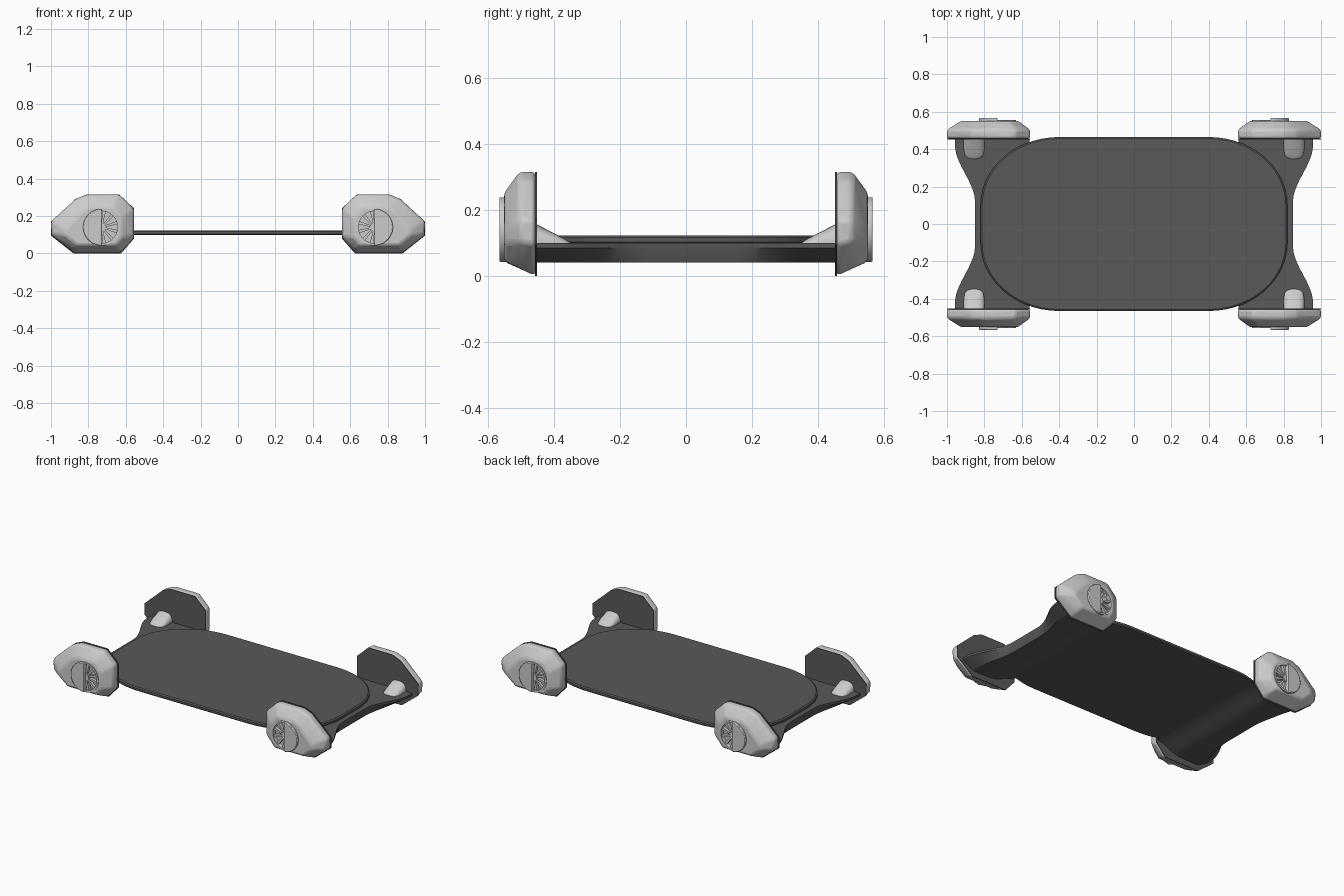
import bpy, bmesh, math
from mathutils import Vector

if "Cube" in bpy.data.objects:
    bpy.data.objects.remove(bpy.data.objects["Cube"])

dark = bpy.data.materials.new("dark_grey")
dark.diffuse_color = (0.1, 0.1, 0.1, 1)
dark.use_nodes = True
dark.node_tree.nodes["Principled BSDF"].inputs["Base Color"].default_value = dark.diffuse_color

def finish(ob, mat=None, mirror=None, bevel=0, segs=2, angle=30, cutter=None):
    """Shade, then add bevel, recess cut and mirror about the world origin."""
    if mat:
        ob.data.materials.append(mat)
    bpy.ops.object.select_all(action='DESELECT')
    bpy.context.view_layer.objects.active = ob
    ob.select_set(True)
    bpy.ops.object.shade_smooth_by_angle(angle=math.radians(angle))
    if bevel:
        b = ob.modifiers.new("bevel", 'BEVEL')
        b.width, b.segments, b.limit_method = bevel, segs, 'ANGLE'
        b.angle_limit = math.radians(20)
    if cutter:
        c = ob.modifiers.new("cut", 'BOOLEAN')
        c.operation, c.object, c.solver = 'DIFFERENCE', cutter, 'EXACT'
    if mirror:
        m = ob.modifiers.new("mirror", 'MIRROR')
        m.use_axis = mirror
    return ob

def loft(name, rings):
    """Closed rings of equal length bridged into a capped solid."""
    bm = bmesh.new()
    vs = [[bm.verts.new(p) for p in r] for r in rings]
    n = len(vs[0])
    for a, b in zip(vs, vs[1:]):
        for i in range(n):
            j = (i + 1) % n
            bm.faces.new((a[i], a[j], b[j], b[i]))
    bm.faces.new(vs[0])
    bm.faces.new(vs[-1])
    bmesh.ops.recalc_face_normals(bm, faces=bm.faces)
    me = bpy.data.meshes.new(name)
    bm.to_mesh(me)
    bm.free()
    ob = bpy.data.objects.new(name, me)
    bpy.context.collection.objects.link(ob)
    return ob

def slab(name, outline, y0, y1):
    """Extrude an x-z outline along y."""
    return loft(name, [[(x, y, z) for x, z in outline] for y in (y0, y1)])

XY, X = (True, True, False), (True, False, False)
CX, CZ, R = 0.73, 0.14, 0.098

def arc(r, a0, a1, n):
    return [(CX + r * math.cos(math.radians(a0 + (a1 - a0) * i / n)),
             CZ + r * math.sin(math.radians(a0 + (a1 - a0) * i / n))) for i in range(n + 1)]

# deck: rectangle with large elliptical corners and a slightly eased top edge
def deck_ring(z, inset):
    q = [(0.40 + (0.42 - inset) * math.sin(t * math.pi / 28),
          0.10 + (0.365 - inset) * math.cos(t * math.pi / 28)) for t in range(15)]
    pts = q + [(x, -y) for x, y in q[::-1]]
    pts += [(-x, -y) for x, y in q] + [(-x, y) for x, y in q[::-1]]
    return [(x, y, z) for x, y in pts]
finish(loft("deck", [deck_ring(0.097, 0.006), deck_ring(0.103, 0), deck_ring(0.116, 0),
                     deck_ring(0.122, 0.008)]), dark)

# end crossbars: curved belly, outer edge flaring toward the pods
def bar_ring(y):
    f = min(1, max(0, (abs(y) - 0.12) / 0.30))
    f = f * f * (3 - 2 * f)
    top, low = 0.85 + 0.107 * f, 0.835 + 0.045 * f
    prof = [(0.56, 0.099), (0.60, 0.091), (0.64, 0.074), (0.68, 0.055), (0.72, 0.044),
            (0.76, 0.04), (low, 0.04), (top, 0.085), (top, 0.099)]
    return [(x, y, z) for x, z in prof]
ys = [-0.457 + 0.914 * i / 36 for i in range(37)]
finish(loft("crossbar", [bar_ring(y) for y in ys]), dark, X)

# wheel pods: angular shells narrowing outward
full = [(1, 0.17), (1, 0.095), (0.88, 0), (0.625, 0), (0.555, 0.08), (0.555, 0.24),
        (0.635, 0.315), (0.81, 0.315), (0.87, 0.29)]
mid = [(1, 0.17), (0.995, 0.10), (0.88, 0.022), (0.63, 0.022), (0.557, 0.09), (0.557, 0.24),
       (0.635, 0.315), (0.81, 0.315), (0.87, 0.29)]
face = [(0.92, 0.13), (0.925, 0.10), (0.86, 0.043), (0.65, 0.043), (0.622, 0.09),
        (0.622, 0.19), (0.665, 0.25), (0.79, 0.25), (0.835, 0.225)]
rings = [[(x, y, z) for x, z in o] for o, y in ((full, 0.457), (mid, 0.505), (face, 0.552))]
cutter = slab("recess_cutter", arc(R - 0.008, 90, 270, 24), 0.528, 0.60)
cutter.hide_render = True
cutter.hide_viewport = True
cutter.display_type = 'WIRE'
finish(loft("pod", rings), None, XY, 0.012, 2, 30, cutter)

# dark backing plate on the inner side of each pod
finish(slab("pod_backing", full, 0.452, 0.457), dark, XY)

# half-disc hub cover, half rim and spokes in the recess
finish(slab("hub_cover", arc(R, -90, 90, 24), 0.52, 0.566), None, XY, 0.004)
finish(slab("hub_rim", arc(R, 90, 270, 24) + arc(R - 0.012, 270, 90, 24), 0.525, 0.556),
       None, XY)
finish(slab("hub_center", arc(0.024, 90, 270, 12), 0.525, 0.552), None, XY)
for k in range(6):
    a = math.radians(100 + 32 * k)
    d, s = Vector((math.cos(a), math.sin(a))), Vector((-math.sin(a), math.cos(a)))
    c = Vector((CX, CZ))
    quad = [c + d * r + s * w for r, w in
            ((0.015, -0.004), (0.09, -0.009), (0.09, 0.009), (0.015, 0.004))]
    finish(slab("spoke_%d" % (k + 1), quad, 0.525, 0.547), None, XY)

# rounded axle fairings sloping from the pods onto the crossbar
steps = [(0.457, 0.057, 0.066), (0.40, 0.056, 0.037), (0.37, 0.050, 0.021),
         (0.355, 0.040, 0.012), (0.347, 0.025, 0.006), (0.344, 0.008, 0.002)]
fair = []
for y, w, h in steps:
    top = []
    for i in range(17):
        t = math.pi * i / 16
        c, s = math.cos(t), math.sin(t)
        top.append((0.855 + w * math.copysign(abs(c) ** 0.7, c), y, 0.092 + h * abs(s) ** 0.7))
    fair.append(top + [(0.855 - w, y, 0.08), (0.855 + w, y, 0.08)])
finish(loft("axle_fairing", fair), None, XY, angle=45)
